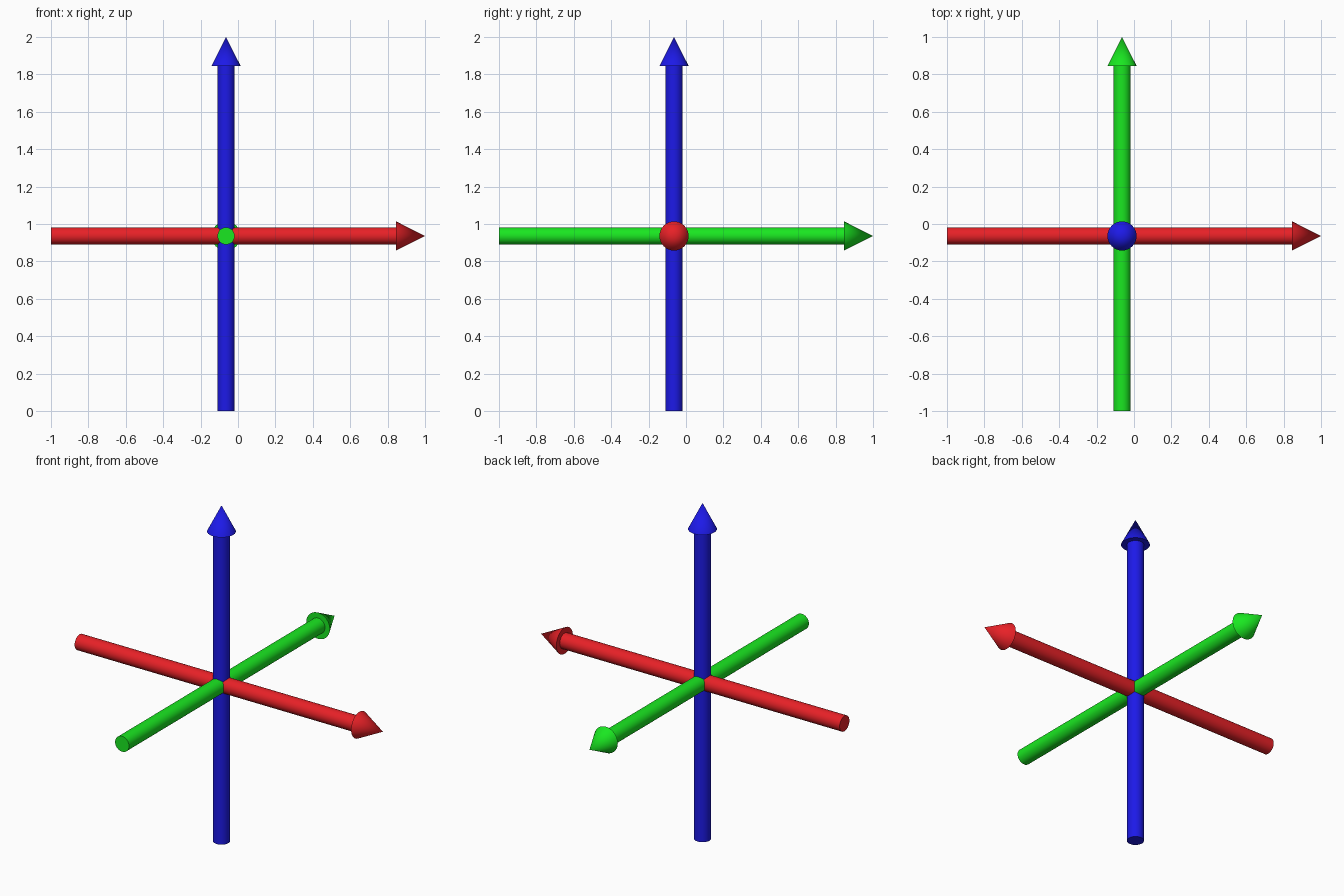
import bpy, math
from mathutils import Vector

if "Cube" in bpy.data.objects:
    bpy.data.objects.remove(bpy.data.objects["Cube"])

CENTRE = Vector((-0.064, -0.064, 0.936))   # point where the three arrows cross
BACK, FRONT = 0.936, 1.064                 # reach behind / ahead of the crossing
SHAFT_R, HEAD_R, HEAD_L = 0.046, 0.078, 0.155
SIDES = 32


def material(name, color):
    m = bpy.data.materials.new(name)
    m.diffuse_color = (*color, 1)
    m.use_nodes = True
    m.node_tree.nodes["Principled BSDF"].inputs["Base Color"].default_value = m.diffuse_color
    return m


def finish(name, mat):
    ob = bpy.context.object
    ob.name = name
    ob.data.materials.append(mat)
    bpy.ops.object.shade_smooth_by_angle(angle=math.radians(30))


def arrow(axis, direction, color):
    d = Vector(direction)
    rot = d.to_track_quat('Z', 'Y').to_euler()
    mat = material(axis + "_colour", color)
    # shaft runs from the tail to the base of the head
    neck = FRONT - HEAD_L
    bpy.ops.mesh.primitive_cylinder_add(
        vertices=SIDES, radius=SHAFT_R, depth=BACK + neck,
        location=CENTRE + d * (neck - BACK) / 2, rotation=rot)
    finish(axis + "_shaft", mat)
    # cone head
    bpy.ops.mesh.primitive_cone_add(
        vertices=SIDES, radius1=HEAD_R, radius2=0, depth=HEAD_L,
        location=CENTRE + d * (FRONT - HEAD_L / 2), rotation=rot)
    finish(axis + "_arrowhead", mat)


arrow("x_axis", (1, 0, 0), (0.80, 0.015, 0.02))
arrow("y_axis", (0, 1, 0), (0.01, 0.80, 0.015))
arrow("z_axis", (0, 0, 1), (0.012, 0.01, 0.80))
